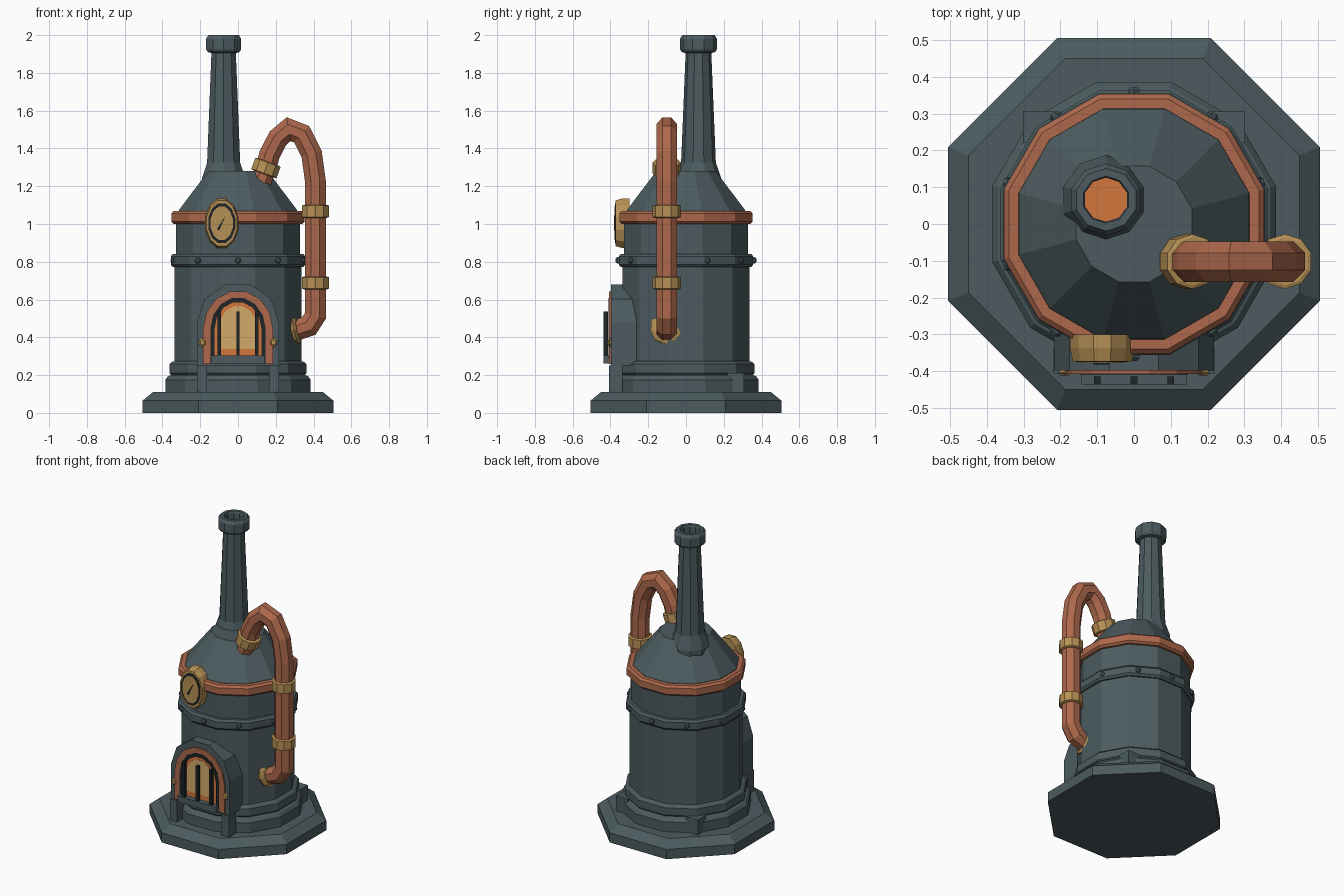
import bpy, bmesh, math
from mathutils import Vector, Matrix

if "Cube" in bpy.data.objects:
    bpy.data.objects.remove(bpy.data.objects["Cube"])


def material(name, rgb):
    m = bpy.data.materials.new(name)
    m.diffuse_color = (*rgb, 1)
    m.use_nodes = True
    m.node_tree.nodes["Principled BSDF"].inputs["Base Color"].default_value = m.diffuse_color
    return m


IRON = material("slate iron", (.072, .105, .115))
COPPER = material("copper", (.42, .14, .072))
BRASS = material("brass", (.47, .28, .09))
FIRE = material("fire orange", (.65, .18, .048))
GLOW = material("glowing tan", (.65, .40, .14))
BLACK = material("soot black", (.013, .018, .020))


def finish(name, bm, mat):
    bmesh.ops.recalc_face_normals(bm, faces=bm.faces)
    me = bpy.data.meshes.new(name)
    bm.to_mesh(me)
    bm.free()
    me.materials.append(mat)
    ob = bpy.data.objects.new(name, me)
    bpy.context.collection.objects.link(ob)
    return ob


def skin(name, loops, mat):
    """Joins a row of equal vertex loops and caps both ends."""
    bm = bmesh.new()
    rows = [[bm.verts.new(p) for p in loop] for loop in loops]
    n = len(rows[0])
    for a, b in zip(rows, rows[1:]):
        for i in range(n):
            j = (i + 1) % n
            bm.faces.new((a[i], a[j], b[j], b[i]))
    bm.faces.new(rows[0][::-1])
    bm.faces.new(rows[-1])
    return finish(name, bm, mat)


def lathe(name, profile, n, mat, center=(0, 0, 0), axis=(0, 0, 1), phase=None, scale=(1, 1)):
    """Turned part; without a phase the radii are measured to the flats, which face the axes."""
    flat = phase is None
    k = 1 / math.cos(math.pi / n) if flat else 1
    start = math.pi / n if flat else phase
    rot = Vector((0, 0, 1)).rotation_difference(Vector(axis)).to_matrix()
    angles = [start + math.tau * i / n for i in range(n)]
    loops = [[Vector(center) + rot @ Vector((r * k * scale[0] * math.cos(a),
                                            r * k * scale[1] * math.sin(a), z))
              for a in angles] for r, z in profile]
    return skin(name, loops, mat)


def box(name, x0, x1, y0, y1, z0, z1, mat):
    loops = [[(x0, y0, z), (x1, y0, z), (x1, y1, z), (x0, y1, z)] for z in (z0, z1)]
    return skin(name, loops, mat)


def prism(name, pts, y0, y1, mat):
    """Front-facing outline pushed along y."""
    return skin(name, [[(x, y, z) for x, z in pts] for y in (y0, y1)], mat)


def arch(w, z0, spring, rise, seg):
    top = [(w * math.cos(math.pi * i / seg), spring + rise * math.sin(math.pi * i / seg))
           for i in range(seg + 1)]
    return [(w, z0)] + top + [(-w, z0)]


# Stepped base and boiler shell
lathe("base", [(.505, 0), (.505, .065), (.45, .11)], 8, IRON)
lathe("plinth", [(.385, .10), (.385, .175), (.37, .195), (.34, .205)], 12, IRON)
lathe("lower_ring", [(.35, .195), (.362, .21), (.362, .258), (.35, .27), (.33, .275)], 12, IRON)
lathe("boiler_shell", [(.335, .2), (.335, .80), (.327, .82), (.327, 1.03)], 12, IRON)
lathe("rivet_band", [(.32, .772), (.345, .772), (.356, .785), (.356, .828), (.345, .842),
                     (.32, .842)], 12, IRON)
lathe("copper_ring", [(.31, 1.0), (.34, 1.0), (.353, 1.012), (.353, 1.055), (.34, 1.068),
                      (.305, 1.068)], 12, COPPER)
lathe("dome", [(.318, 1.04), (.312, 1.075), (.157, 1.28)], 12, IRON)

# Rivets around the band
for i in range(10):
    a = math.radians(90 + 36 * i)
    d = Vector((math.cos(a), math.sin(a), 0))
    lathe("rivet", [(.015, 0), (.015, .026), (.008, .034)], 6, IRON,
          center=d * .338 + Vector((0, 0, .807)), axis=d)

# Chimney, hollow at the top, with embers inside
cx, cy = -.076, .066
lathe("chimney", [(.121, 1.17), (.121, 1.24), (.092, 1.325), (.068, 1.905), (.088, 1.91),
                  (.098, 1.925), (.098, 1.98), (.085, 2.0), (.064, 2.0), (.06, 1.985),
                  (.06, 1.8)], 10, IRON, center=(cx, cy, 0), phase=math.pi / 2)
lathe("chimney_embers", [(.06, 1.80), (.06, 1.806)], 10, FIRE, center=(cx, cy, 0),
      phase=math.pi / 2)

# Steam pipe swept along a flat path
PY = -.102
path = [(.12, 1.22), (.148, 1.297), (.168, 1.37), (.212, 1.455), (.268, 1.502), (.337, 1.475),
        (.39, 1.37), (.41, 1.225), (.41, .515), (.375, .46), (.285, .43)]
pts = [Vector((x, 0, z)) for x, z in path]
loops = []
for i, p in enumerate(pts):
    d0 = (p - pts[max(i - 1, 0)]).normalized()
    d1 = (pts[min(i + 1, len(pts) - 1)] - p).normalized()
    t = (d0 + d1).normalized()
    side = Vector((t.z, 0, -t.x))
    widen = 1 / max(.8, t.dot(d1 if d1.length else d0))
    r = .055 / math.cos(math.pi / 8)
    loop = []
    for k in range(8):
        a = math.pi / 8 + math.tau * k / 8
        loop.append(p + side * (r * widen * math.cos(a)) + Vector((0, PY + r * math.sin(a), 0)))
    loops.append(loop)
skin("steam_pipe", loops, COPPER)

# Brass pipe collars and the wall flange
for x, z, axis in ((.41, 1.067, (0, 0, 1)), (.41, .688, (0, 0, 1)), (.148, 1.297, (.34, 0, .94))):
    lathe("pipe_collar", [(.062, -.034), (.071, -.03), (.071, .03), (.062, .034)], 10, BRASS,
          center=(x, PY, z), axis=Vector(axis).normalized())
lathe("pipe_flange", [(.075, -.02), (.085, -.01), (.085, .005), (.065, .016)], 10, BRASS,
      center=(.305, PY, .452), axis=Vector((.95, -.2, .2)).normalized())

# Firebox housing with feet
prism("firebox", arch(.217, .25, .48, .21, 5), -.398, -.2, IRON)
for s in (-1, 1):
    x0, x1 = sorted((s * .165, s * .218))
    box("front_foot", x0, x1, -.407, -.335, .10, .252, IRON)
    x0, x1 = sorted((s * .215, s * .302))
    box("rear_foot", x0, x1, .22, .306, .10, .21, IRON)
    lathe("door_hinge", [(.014, 0), (.018, .006), (.01, .014)], 6, BRASS,
          center=(s * .188, -.398, .373), axis=(0, -1, 0), scale=(1, 1.3))

# Furnace door: layered plates and a grate
outer = arch(.185, .26, .445, .203, 7)
inner = arch(.145, .26, .445, .165, 7)
prism("door_frame", outer + inner[::-1], -.407, -.395, COPPER)
prism("soot_arch", arch(.146, .29, .445, .167, 7) + arch(.124, .29, .445, .143, 7)[::-1],
      -.409, -.395, BLACK)
prism("fire", arch(.143, .262, .445, .16, 7), -.402, -.396, FIRE)
prism("fire_glow", arch(.097, .338, .46, .108, 7), -.404, -.40, GLOW)
box("grate_sill", -.143, .143, -.436, -.402, .262, .303, IRON)
for x in (-.1, 0, .1):
    box("grate_bar", x - .009, x + .009, -.436, -.414, .30, .538, BLACK)

# Oval pressure gauge
G = (-.086, 0, 1.004)


def oval(name, sx, sz, y0, y1, mat, bevel=1.0):
    ring = [(math.cos(math.tau * (i + .5) / 12), math.sin(math.tau * (i + .5) / 12))
            for i in range(12)]
    loops = [[(G[0] + c * sx * k, y, G[2] + s * sz * k) for c, s in ring]
             for y, k in ((y0, 1), ((y0 + y1) / 2, 1), (y1, bevel))]
    return skin(name, loops, mat)


oval("gauge_rim", .091, .136, -.30, -.373, BRASS, .92)
oval("gauge_dark_ring", .074, .109, -.37, -.375, BLACK)
oval("gauge_face", .061, .092, -.372, -.378, BRASS)
prism("gauge_needle", [(-.112, .972), (-.099, .966), (-.066, 1.045)], -.381, -.376, BLACK)
